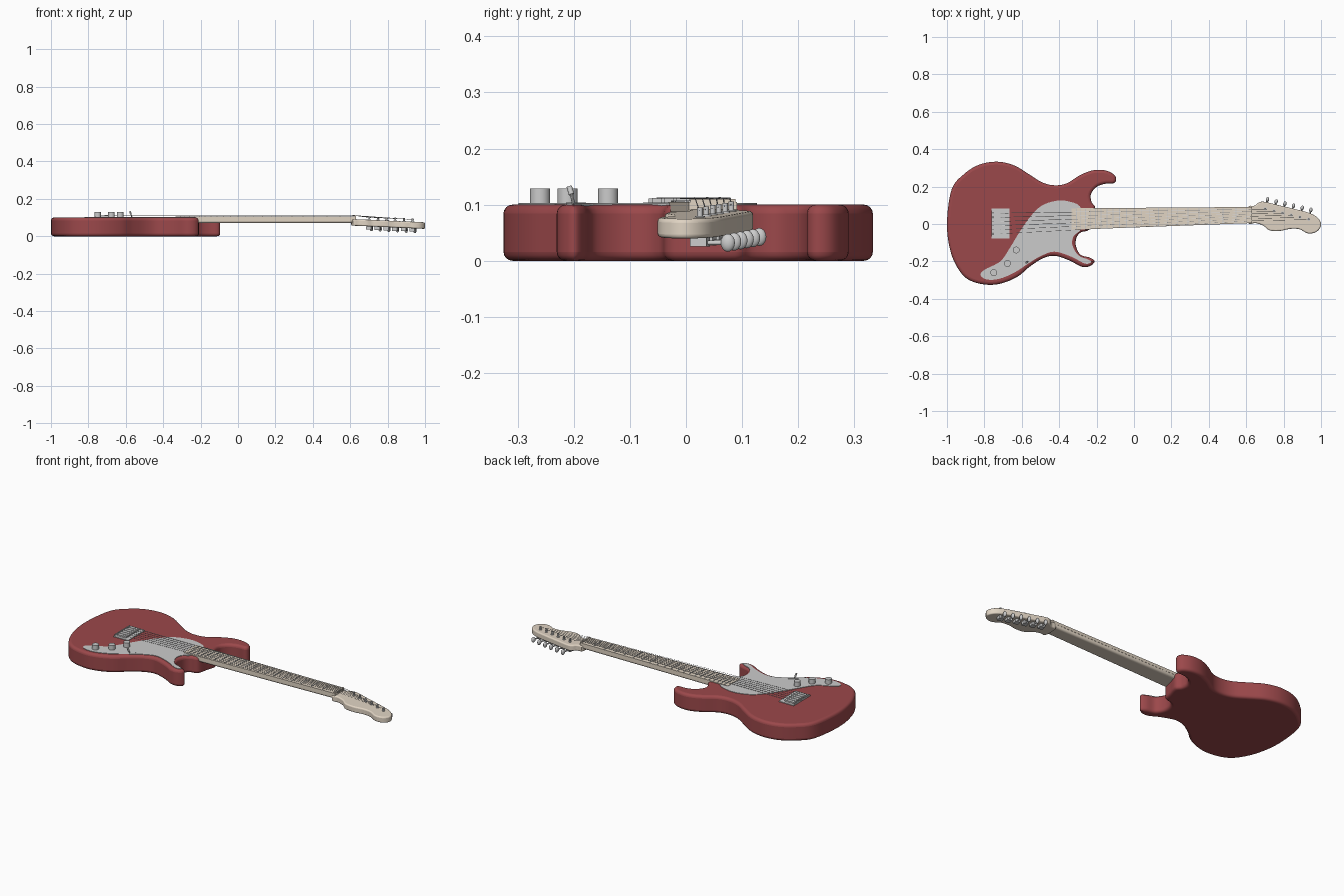
import bpy, bmesh
from math import radians, atan2
from mathutils import Vector

if "Cube" in bpy.data.objects:
    bpy.data.objects.remove(bpy.data.objects["Cube"])


def material(name, color):
    m = bpy.data.materials.new(name)
    m.diffuse_color = (*color, 1)
    m.use_nodes = True
    m.node_tree.nodes["Principled BSDF"].inputs["Base Color"].default_value = m.diffuse_color
    return m


RED = material("red_lacquer", (0.33, 0.065, 0.07))
CREAM = material("pale_maple", (0.75, 0.66, 0.55))


def smooth(ob):
    bpy.ops.object.select_all(action='DESELECT')
    ob.select_set(True)
    bpy.context.view_layer.objects.active = ob
    bpy.ops.object.shade_smooth_by_angle(angle=radians(35))


def spline(pts, n=5):
    """Closed smooth curve through points."""
    out, k = [], len(pts)
    for i in range(k):
        a, b, c, d = (Vector(pts[(i + j) % k]) for j in (-1, 0, 1, 2))
        for s in range(n):
            t = s / n
            out.append(0.5 * (2 * b + (c - a) * t + (2 * a - 5 * b + 4 * c - d) * t * t
                              + (3 * b - a - 3 * c + d) * t ** 3))
    return out


def slab(name, outline, z0, z1, bevel=0, mat=None, slope=0, x0=0):
    """Extruded outline with rounded rims, optionally sloping along x."""
    bm = bmesh.new()
    f = bm.faces.new([bm.verts.new((p[0], p[1], z0)) for p in outline])
    r = bmesh.ops.extrude_face_region(bm, geom=[f])
    for v in r['geom']:
        if isinstance(v, bmesh.types.BMVert):
            v.co.z = z1
    for v in bm.verts:
        v.co.z -= slope * (v.co.x - x0)
    bmesh.ops.recalc_face_normals(bm, faces=bm.faces)
    me = bpy.data.meshes.new(name)
    bm.to_mesh(me)
    bm.free()
    ob = bpy.data.objects.new(name, me)
    bpy.context.collection.objects.link(ob)
    if mat:
        me.materials.append(mat)
    if bevel:
        b = ob.modifiers.new("rim", 'BEVEL')
        b.width, b.segments = bevel, 4
        b.limit_method, b.angle_limit = 'ANGLE', radians(50)
        b.use_clamp_overlap = False
    smooth(ob)
    return ob


def box(name, loc, size, rot=0, tilt=0, mat=None):
    bpy.ops.mesh.primitive_cube_add(size=1, location=loc, rotation=(tilt, 0, rot))
    ob = bpy.context.object
    ob.name, ob.scale = name, size
    if mat:
        ob.data.materials.append(mat)
    return ob


def rod(name, a, b, r, sides=16):
    """Cylinder between two points."""
    a, b = Vector(a), Vector(b)
    bpy.ops.mesh.primitive_cylinder_add(radius=r, depth=(b - a).length, vertices=sides,
                                        location=(a + b) / 2)
    ob = bpy.context.object
    ob.name = name
    ob.rotation_euler = (b - a).to_track_quat('Z', 'Y').to_euler()
    smooth(ob)
    return ob


# Body
body = [(-1, 0), (-.975, .185), (-.905, .27), (-.825, .318), (-.73, .333), (-.64, .313),
        (-.56, .265), (-.49, .222), (-.425, .207), (-.36, .217), (-.29, .26), (-.22, .287),
        (-.155, .287), (-.108, .265), (-.095, .237), (-.11, .217), (-.155, .215), (-.2, .198),
        (-.23, .16), (-.227, .118), (-.208, .088), (-.222, .03), (-.24, -.03), (-.285, -.045),
        (-.308, -.075), (-.31, -.12), (-.285, -.165), (-.235, -.18), (-.211, -.2),
        (-.235, -.225), (-.28, -.228), (-.345, -.195), (-.425, -.17), (-.49, -.185),
        (-.56, -.23), (-.62, -.28), (-.70, -.315), (-.78, -.325), (-.87, -.305),
        (-.93, -.255), (-.98, -.15)]
slab("body", spline(body), 0, .1, .016, RED)

# Pickguard
guard = [(-.41, .125), (-.345, .12), (-.29, .095), (-.27, .03), (-.285, -.03), (-.322, -.065),
         (-.33, -.11), (-.30, -.165), (-.25, -.188), (-.228, -.203), (-.262, -.212),
         (-.335, -.175), (-.425, -.148), (-.495, -.17), (-.56, -.208), (-.64, -.26),
         (-.72, -.293), (-.785, -.297), (-.82, -.275), (-.80, -.245), (-.715, -.2),
         (-.665, -.13), (-.61, -.04), (-.55, .045), (-.49, .1)]
slab("pickguard", spline(guard), .098, .1025)

# Neck and fretboard
slab("neck", [(-.33, .083), (.63, .09), (.63, .006), (-.33, -.03)], .07, .1, .012, CREAM)
slab("fretboard", [(-.333, .084), (.63, .091), (.63, .005), (-.333, -.031)], .088, .105, 0, CREAM)


def neck_y(x, side):
    t = (x + .33) / .96
    return .083 + .007 * t if side > 0 else -.03 + .036 * t


# Frets
for i in range(1, 22):
    x = .62 - 1.32 * (1 - 2 ** (-i / 12))
    lo, hi = neck_y(x, -1) + .002, neck_y(x, 1) - .002
    box("fret", (x, (lo + hi) / 2, .1055), (.004, hi - lo, .003))
box("nut", (.625, .048, .1), (.01, .08, .02), mat=CREAM)

# Headstock
SLOPE, X0 = .045, .63
head = [(.61, .089), (.645, .098), (.665, .113), (.695, .119), (.78, .099), (.86, .08),
        (.94, .058), (.985, .03), (1, -.008), (.975, -.042), (.93, -.05), (.885, -.028),
        (.835, -.026), (.78, -.037), (.725, -.034), (.69, -.008), (.65, .005), (.61, .006)]
slab("headstock", spline(head), .056, .091, .007, CREAM, SLOPE, X0)

# Tuners and strings
out = Vector((.235, .972, 0))
edge_angle = atan2(-.06, .25)
for i in range(6):
    t = i / 5
    rim = Vector((.71 + .232 * t, .115 - .056 * t, 0))
    top = .091 - SLOPE * (rim.x - X0)
    post = rim - out * .035
    up = Vector((0, 0, 1))
    rod("tuner_post", post + up * (top - .04), post + up * (top + .018), .005)
    rod("tuner_bushing", post + up * (top - .002), post + up * (top + .003), .009)
    box("tuner_housing", post + up * (top - .043), (.028, .03, .018), edge_angle)
    rod("tuner_shaft", post + up * (top - .045), rim + out * .012 + up * (top - .045), .004)
    bpy.ops.mesh.primitive_uv_sphere_add(segments=16, ring_count=10, radius=1,
                                         location=rim + out * .016 + up * (top - .045),
                                         rotation=(0, 0, edge_angle))
    button = bpy.context.object
    button.name, button.scale = "tuner_button", (.009, .013, .016)
    smooth(button)
    # String from saddle over nut to post
    saddle = Vector((-.715, .058 - .022 * i, .112))
    nut = Vector((.625, .079 - .0125 * i, .111))
    # Outermost string on the upper side meets the nearest post
    r = .0014 - .0001 * i
    rod("string", saddle, nut, r, 6)
    far = Vector((.71 + .232 * t, .08 - .056 * t, top + .012))
    rod("string_end", nut, far, r, 6)
    # Saddle
    box("saddle", (-.72, saddle.y, .1075), (.06, .018, .009))
    rod("saddle_screw", (-.762, saddle.y, .107), (-.74, saddle.y, .107), .003, 8)

# Bridge
box("bridge_plate", (-.713, .003, .101), (.096, .16, .006))
box("bridge_back_lip", (-.759, .003, .105), (.005, .14, .012))

# Knobs
for x, y in [(-.75, -.26), (-.677, -.211), (-.63, -.139)]:
    k = rod("knob", (x, y, .1), (x, y, .129), .018, 32)

# Selector switch
box("switch_slot", (-.565, -.196, .103), (.055, .006, .002), radians(33))
rod("switch_lever", (-.567, -.2, .1), (-.575, -.206, .126), .003, 10)
rod("switch_tip", (-.573, -.204, .118), (-.577, -.208, .132), .005, 12)
